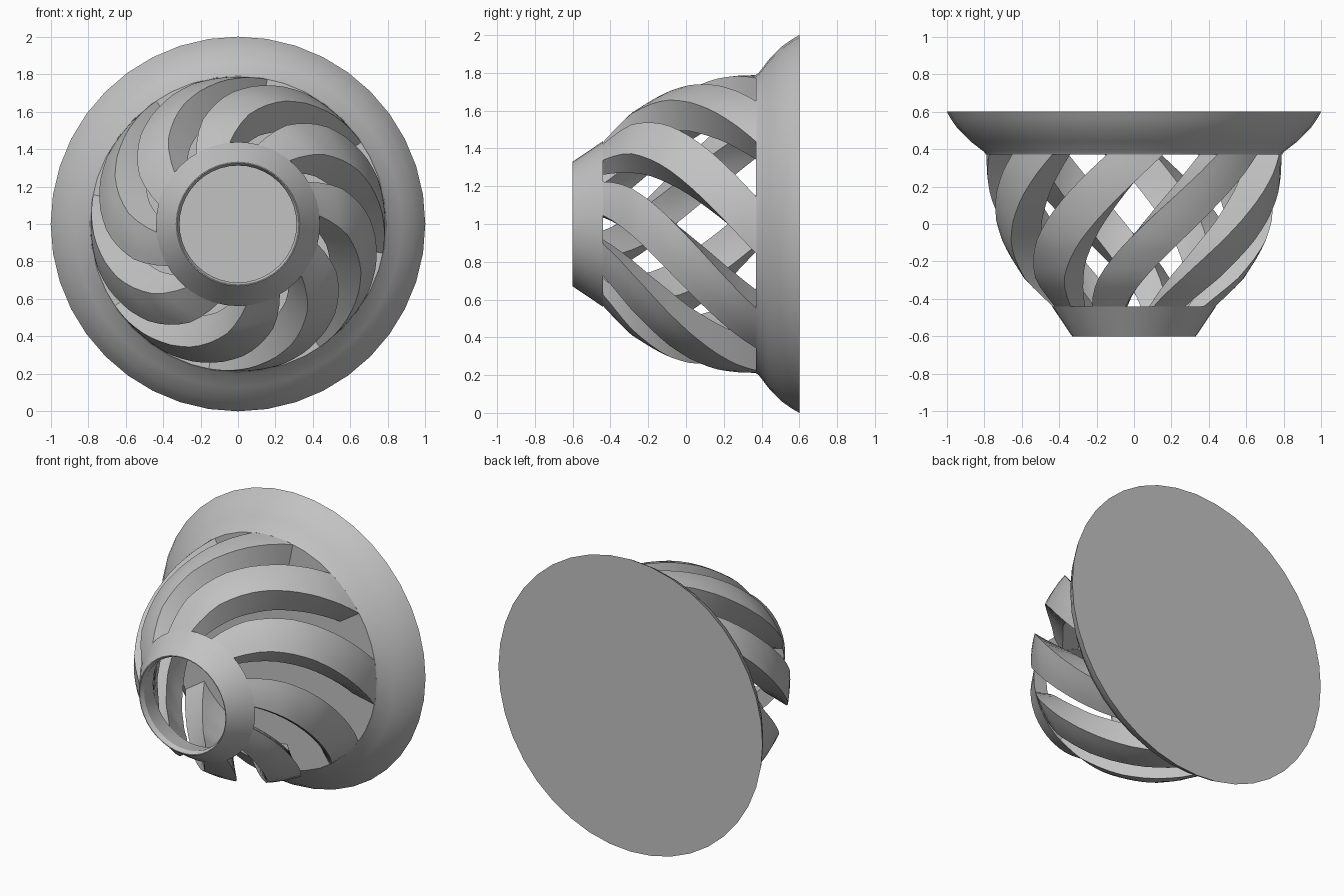
import bpy, bmesh, math

if "Cube" in bpy.data.objects:
    bpy.data.objects.remove(bpy.data.objects["Cube"])

SEGMENTS = 40
RIBS = 8
WIDTH_FRONT = math.radians(25)    # rib width at the collar and at the base
WIDTH_BACK = math.radians(22)
TWIST = math.radians(77)          # turn per unit of depth
START = math.radians(96)
FRONT, BACK = -0.44, 0.37         # depth range of the open cage

grey = bpy.data.materials.new("light grey")
grey.diffuse_color = (0.54, 0.54, 0.54, 1)
grey.use_nodes = True
grey.node_tree.nodes["Principled BSDF"].inputs["Base Color"].default_value = grey.diffuse_color

# (depth, radius) curves of the cage
OUTER = [(-0.6, 0.33), (-0.44, 0.435), (-0.3, 0.58), (-0.2, 0.645),
         (-0.1, 0.70), (0.02, 0.74), (0.15, 0.77), (0.27, 0.785), (0.4, 0.79)]
INNER = [(-0.6, 0.31), (-0.44, 0.335), (-0.2, 0.48), (0.0, 0.56),
         (0.2, 0.60), (0.4, 0.62)]


def radius(curve, y):
    for (y0, r0), (y1, r1) in zip(curve, curve[1:]):
        if y <= y1:
            return r0 + (r1 - r0) * (y - y0) / (y1 - y0)
    return curve[-1][1]


def point(r, a, y):
    return (r * math.cos(a), y, 1 + r * math.sin(a))


def finish(bm, name):
    bmesh.ops.remove_doubles(bm, verts=bm.verts, dist=0.0001)
    bmesh.ops.recalc_face_normals(bm, faces=bm.faces)
    mesh = bpy.data.meshes.new(name)
    bm.to_mesh(mesh)
    bm.free()
    mesh.materials.append(grey)
    obj = bpy.data.objects.new(name, mesh)
    bpy.context.collection.objects.link(obj)
    bpy.ops.object.select_all(action='DESELECT')
    obj.select_set(True)
    bpy.context.view_layer.objects.active = obj
    bpy.ops.object.shade_smooth_by_angle(angle=math.radians(30))
    return obj


def revolve(name, profile, closed):
    """Turn a (depth, radius) profile around the depth axis."""
    bm = bmesh.new()
    loops = [[bm.verts.new(point(r, 2 * math.pi * i / SEGMENTS, y))
              for i in range(SEGMENTS)] for y, r in profile]
    pairs = list(zip(loops, loops[1:]))
    if closed:
        pairs.append((loops[-1], loops[0]))
    else:
        bm.faces.new(loops[0])
        bm.faces.new(loops[-1])
    for a, b in pairs:
        for i in range(SEGMENTS):
            j = (i + 1) % SEGMENTS
            bm.faces.new((a[i], a[j], b[j], b[i]))
    return finish(bm, name)


def make_rib(index):
    """Sweep a thick curved section along the twisting cage."""
    bm = bmesh.new()
    rows, cols = 16, 4
    y0, y1 = FRONT - 0.001, BACK + 0.005
    sections = []
    for k in range(rows + 1):
        t = k / rows
        y = y0 + (y1 - y0) * t
        width = WIDTH_FRONT + (WIDTH_BACK - WIDTH_FRONT) * t
        a0 = START + index * 2 * math.pi / RIBS - TWIST * (y - FRONT)
        angles = [a0 + width * c / cols for c in range(cols + 1)]
        ring = [point(radius(OUTER, y), a, y) for a in angles]
        ring += [point(radius(INNER, y), a, y) for a in reversed(angles)]
        sections.append([bm.verts.new(p) for p in ring])
    for a, b in zip(sections, sections[1:]):
        for i in range(len(a)):
            j = (i + 1) % len(a)
            bm.faces.new((a[i], a[j], b[j], b[i]))
    bm.faces.new(sections[0])
    bm.faces.new(sections[-1])
    return finish(bm, f"spiral_rib_{index + 1}")


# flared base with a flat back
revolve("flared_base", [(BACK, 0.79), (0.385, 0.80), (0.44, 0.872),
                        (0.51, 0.942), (0.56, 0.977), (0.6, 1.0)], False)

# open collar at the front, with a narrow bevelled lip
revolve("front_collar", [(-0.6, 0.33), (-0.52, 0.384), (FRONT, 0.438),
                         (FRONT, 0.335), (-0.57, 0.312), (-0.6, 0.325)], True)

# twisted ribs of the cage
for n in range(RIBS):
    make_rib(n)
